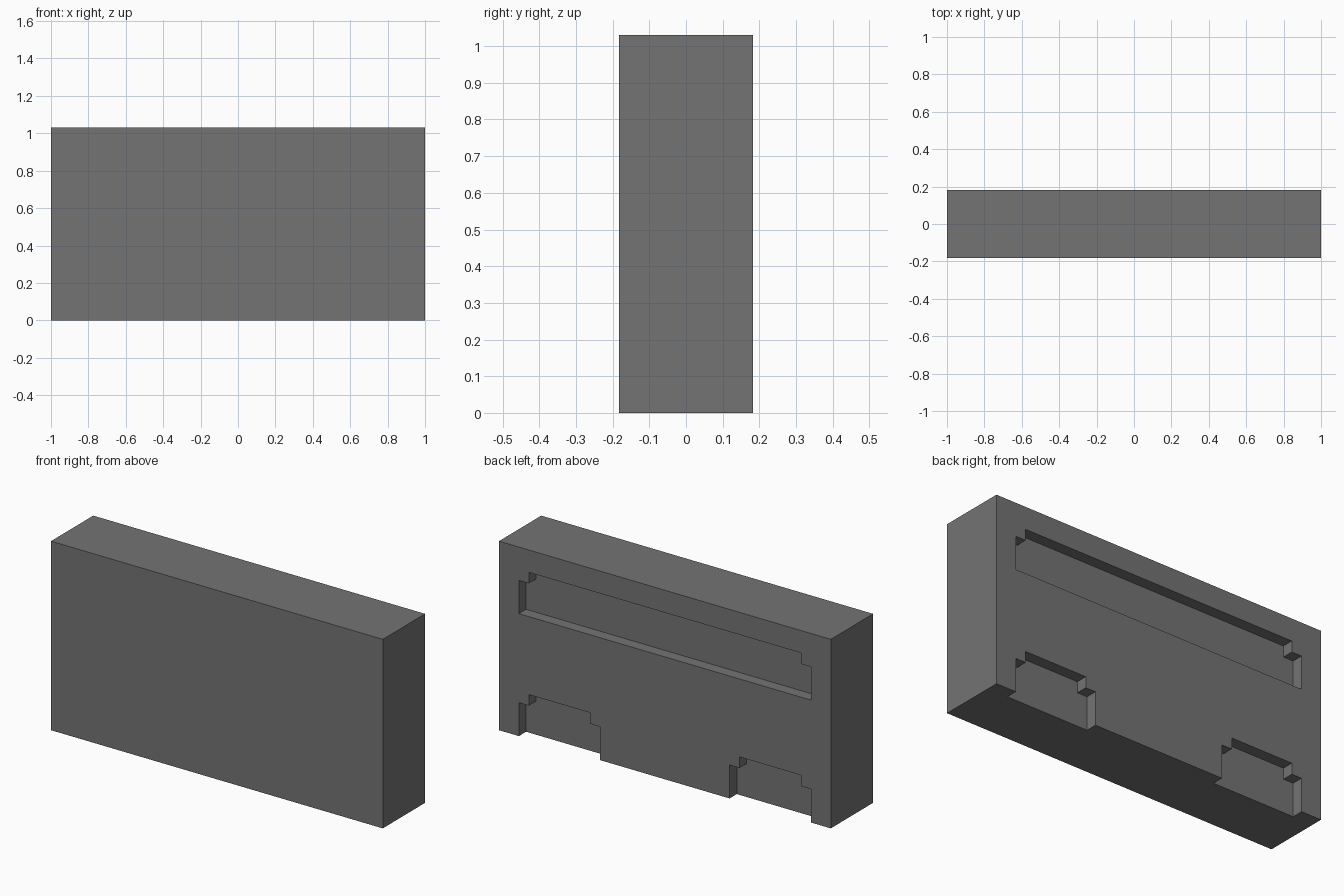
import bpy
import bmesh

cube = bpy.data.objects.get("Cube")
if cube:
    bpy.data.objects.remove(cube, do_unlink=True)

WIDTH, DEPTH, HEIGHT = 2.0, 0.364, 1.03
RECESS = 0.062   # how far the recesses go into the back
STEP = 0.06      # size of the stepped upper corners

grey = bpy.data.materials.new("dark_grey")
grey.use_nodes = True
colour = (0.174, 0.174, 0.174, 1)
grey.diffuse_color = colour
grey.node_tree.nodes["Principled BSDF"].inputs["Base Color"].default_value = colour


def extrude_profile(name, profile, y0, y1):
    """Solid from an outline in x and z, extruded from y0 to y1."""
    bm = bmesh.new()
    face = bm.faces.new([bm.verts.new((x, y0, z)) for x, z in profile])
    result = bmesh.ops.extrude_face_region(bm, geom=[face])
    verts = [v for v in result["geom"] if isinstance(v, bmesh.types.BMVert)]
    bmesh.ops.translate(bm, verts=verts, vec=(0, y1 - y0, 0))
    bmesh.ops.recalc_face_normals(bm, faces=bm.faces)
    mesh = bpy.data.meshes.new(name)
    bm.to_mesh(mesh)
    bm.free()
    mesh.materials.append(grey)
    obj = bpy.data.objects.new(name, mesh)
    bpy.context.collection.objects.link(obj)
    return obj


def stepped_outline(x0, x1, bottom, top):
    """Rectangle with a square step out of each upper corner."""
    low = top - STEP
    return [(x0, bottom), (x1, bottom), (x1, low), (x1 - STEP, low),
            (x1 - STEP, top), (x0 + STEP, top), (x0 + STEP, low), (x0, low)]


# Main block
w = WIDTH / 2
back = DEPTH / 2
panel = extrude_profile("panel_block",
                        [(-w, 0), (w, 0), (w, HEIGHT), (-w, HEIGHT)], -back, back)

# Long upper recess and two lower recesses open at the base
recesses = {
    "upper_recess_cutter": (-0.88, 0.88, 0.667, 0.908),
    "left_recess_cutter": (0.39, 0.88, -0.1, 0.242),
    "right_recess_cutter": (-0.88, -0.39, -0.1, 0.242),
}
for name, bounds in recesses.items():
    cutter = extrude_profile(name, stepped_outline(*bounds), back - RECESS, back + 0.1)
    cutter.hide_render = True
    cutter.hide_set(True)
    cut = panel.modifiers.new(name, "BOOLEAN")
    cut.operation = "DIFFERENCE"
    cut.solver = "EXACT"
    cut.object = cutter

# Bake the cuts, then drop the cutters
bpy.context.view_layer.update()
graph = bpy.context.evaluated_depsgraph_get()
carved = bpy.data.meshes.new_from_object(panel.evaluated_get(graph))
panel.modifiers.clear()
panel.data = carved
for name in recesses:
    bpy.data.objects.remove(bpy.data.objects[name], do_unlink=True)
